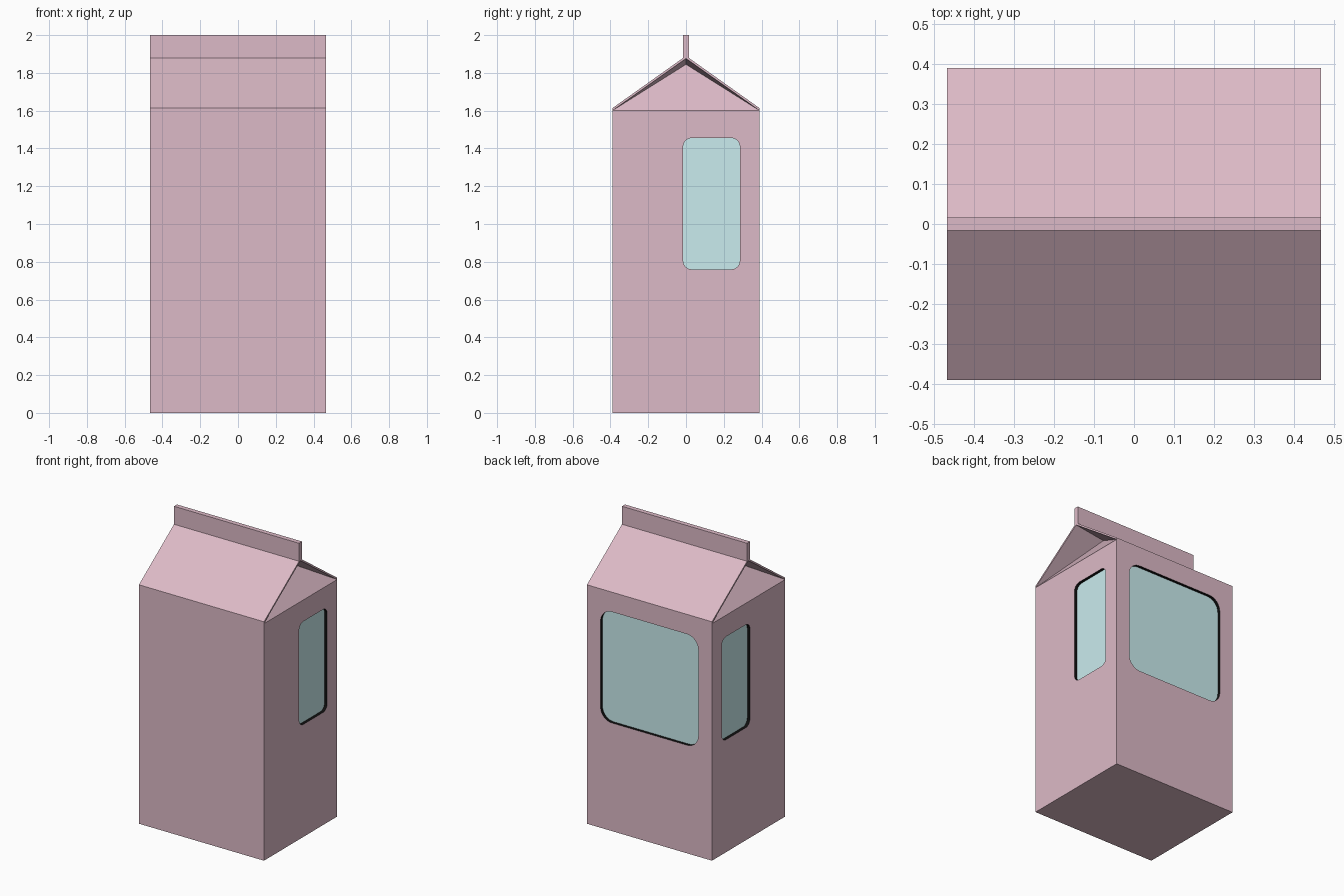
import bpy, bmesh, math
from mathutils import Vector

if "Cube" in bpy.data.objects:
    bpy.data.objects.remove(bpy.data.objects["Cube"])

HX, HY, EAVE = 0.467, 0.39, 1.6


def material(name, rgb):
    m = bpy.data.materials.new(name)
    m.diffuse_color = (*rgb, 1)
    m.use_nodes = True
    m.node_tree.nodes["Principled BSDF"].inputs["Base Color"].default_value = m.diffuse_color
    return m


PINK = material("pink_card", (0.72, 0.49, 0.57))
GLASS = material("pale_glass", (0.59, 0.84, 0.86))
BLACK = material("black_rim", (0.005, 0.005, 0.005))


def mesh_object(name, verts, faces, mat):
    me = bpy.data.meshes.new(name)
    me.from_pydata(verts, [], faces)
    bm = bmesh.new()
    bm.from_mesh(me)
    bmesh.ops.recalc_face_normals(bm, faces=bm.faces)
    bm.to_mesh(me)
    bm.free()
    me.materials.append(mat)
    ob = bpy.data.objects.new(name, me)
    bpy.context.collection.objects.link(ob)
    return ob


def prism(name, profile, offset, mat):
    """Extrude a closed 3D outline along an offset vector."""
    n = len(profile)
    a = [Vector(p) for p in profile]
    verts = a + [p + Vector(offset) for p in a]
    faces = [list(range(n)), list(range(n, 2 * n))]
    faces += [[i, (i + 1) % n, n + (i + 1) % n, n + i] for i in range(n)]
    return mesh_object(name, verts, faces, mat)


def rounded_rect(u0, u1, v0, v1, r, steps=8):
    pts = []
    corners = [(u1 - r, v1 - r), (u0 + r, v1 - r), (u0 + r, v0 + r), (u1 - r, v0 + r)]
    for k, (cu, cv) in enumerate(corners):
        for i in range(steps + 1):
            t = (k + i / steps) * math.pi / 2
            pts.append((cu + r * math.cos(t), cv + r * math.sin(t)))
    return pts


# Carton body with gusset ends folded inward under the gable
FOLD_X, FOLD_Z, RIDGE = HX - 0.22, 1.845, 1.876
verts = [(x, y, z) for z in (0, EAVE)
         for x, y in ((-HX, -HY), (HX, -HY), (HX, HY), (-HX, HY))]
verts += [(-HX, 0, RIDGE), (HX, 0, RIDGE), (-FOLD_X, 0, FOLD_Z), (FOLD_X, 0, FOLD_Z)]
faces = [(0, 1, 2, 3), (0, 1, 5, 4), (1, 2, 6, 5), (2, 3, 7, 6), (3, 0, 4, 7),
         (4, 5, 9, 8), (6, 7, 8, 9),
         (5, 6, 11), (5, 11, 9), (6, 9, 11),
         (7, 4, 10), (4, 8, 10), (7, 10, 8)]
body = mesh_object("carton_body", verts, faces, PINK)
body.data.materials.append(BLACK)

# Thin folded roof sheet
roof = [(-HY, EAVE), (-HY, 1.613), (0, 1.89), (HY, 1.613), (HY, EAVE), (0, RIDGE)]
prism("roof", [(-HX, y, z) for y, z in roof], (2 * HX, 0, 0), PINK)

# Upright sealing fin along the ridge
fin = [(-0.016, 1.878), (0.016, 1.878), (0.016, 2.0), (-0.016, 2.0)]
prism("top_fin", [(-HX, y, z) for y, z in fin], (2 * HX, 0, 0), PINK)


# Recessed windows: dark-sided pocket with a glass pane set into it
def window(name, outline, place, normal):
    n = Vector(normal)
    ring = [Vector(place(u, v)) for u, v in outline]
    cutter = prism(name + "_cutter", [p + n * 0.02 for p in ring], n * -0.06, BLACK)
    cutter.hide_render = True
    mod = body.modifiers.new(name, 'BOOLEAN')
    mod.operation = 'DIFFERENCE'
    mod.solver = 'EXACT'
    mod.material_mode = 'TRANSFER'
    mod.object = cutter
    bpy.context.view_layer.objects.active = body
    bpy.ops.object.modifier_apply(modifier=mod.name)
    bpy.data.objects.remove(cutter)
    prism(name, [p - n * 0.02 for p in ring], n * -0.02, GLASS)


side = rounded_rect(-0.015, 0.285, 0.76, 1.455, 0.045)
window("right_window", side, lambda u, v: (HX, u, v), (1, 0, 0))
window("left_window", side, lambda u, v: (-HX, u, v), (-1, 0, 0))
back = rounded_rect(-0.365, 0.365, 0.73, 1.48, 0.085)
window("back_window", back, lambda u, v: (u, HY, v), (0, 1, 0))
